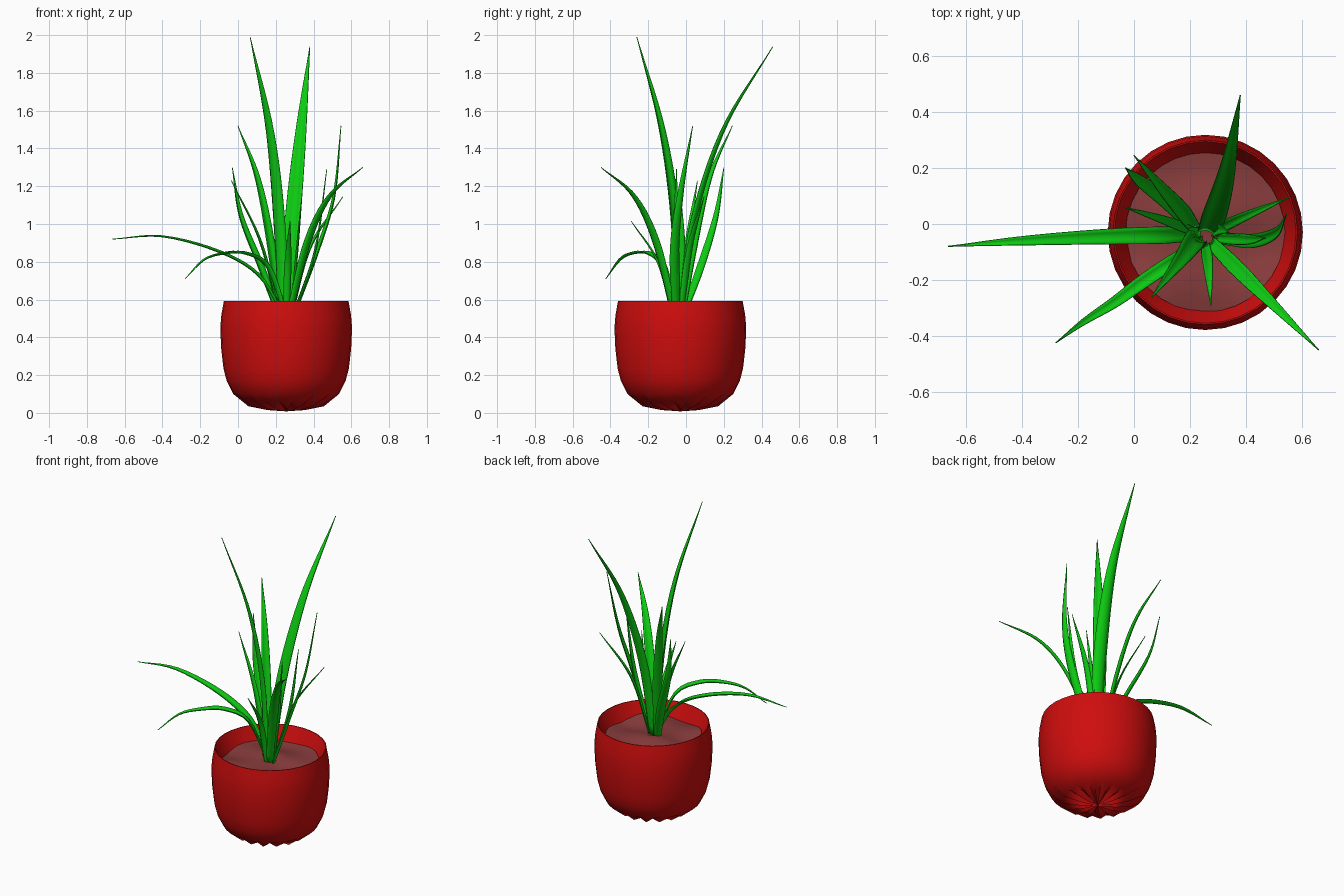
import bpy, bmesh, math
from mathutils import Vector

cube = bpy.data.objects.get("Cube")
if cube:
    bpy.data.objects.remove(cube, do_unlink=True)

CENTRE = Vector((0.255, -0.03, 0))
SIDES = 32


def material(name, rgb):
    m = bpy.data.materials.new(name)
    m.use_nodes = True
    m.diffuse_color = (*rgb, 1)
    m.node_tree.nodes["Principled BSDF"].inputs["Base Color"].default_value = (*rgb, 1)
    return m


red = material("pot red", (0.62, 0.004, 0.004))
green = material("leaf green", (0.004, 0.6, 0.006))
brown = material("soil brown", (0.25, 0.045, 0.045))


def finish(name, bm, mat, angle):
    bmesh.ops.recalc_face_normals(bm, faces=bm.faces)
    mesh = bpy.data.meshes.new(name)
    bm.to_mesh(mesh)
    bm.free()
    mesh.materials.append(mat)
    obj = bpy.data.objects.new(name, mesh)
    bpy.context.collection.objects.link(obj)
    bpy.ops.object.select_all(action="DESELECT")
    obj.select_set(True)
    bpy.context.view_layer.objects.active = obj
    bpy.ops.object.shade_smooth_by_angle(angle=math.radians(angle))
    return obj


def lathe(name, profile, mat, height, angle):
    """Turn (radius, z) pairs round the pot axis; height() adjusts each z."""
    bm = bmesh.new()
    rings = []
    for r, z in profile:
        if r == 0:
            rings.append([bm.verts.new(CENTRE + Vector((0, 0, z)))] * SIDES)
            continue
        ring = []
        for i in range(SIDES):
            a = math.tau * i / SIDES
            p = Vector((r * math.cos(a), r * math.sin(a), 0))
            p.z = height(i, r, z, p)
            ring.append(bm.verts.new(CENTRE + p))
        rings.append(ring)
    for lo, hi in zip(rings, rings[1:]):
        for i in range(SIDES):
            j = (i + 1) % SIDES
            quad = dict.fromkeys((lo[i], lo[j], hi[j], hi[i]))
            bm.faces.new(list(quad))
    return finish(name, bm, mat, angle)


# Pot: thin rim, inward sloping inner wall, pleated underside
def pleat(i, r, z, p):
    return z + (0.025 if i % 2 and z < 0.06 else 0)


lathe("pot", [(0, 0.008), (0.1, 0.015), (0.2, 0.035), (0.28, 0.1), (0.315, 0.17),
              (0.332, 0.235), (0.344, 0.34), (0.349, 0.45), (0.343, 0.52),
              (0.33, 0.592), (0.325, 0.592), (0.272, 0.47)], red, pleat, 35)


# Soil: gently lumpy disc
def lumps(i, r, z, p):
    return z + 0.015 * math.sin(13 * p.x + 2) * math.cos(11 * p.y) + 0.008 * math.sin(24 * p.y)


lathe("soil", [(0, 0.51)] + [(0.285 * k / 6, 0.51) for k in range(1, 7)], brown, lumps, 60)


def spline(points, t):
    """Catmull-Rom curve through the points, t from 0 to 1."""
    p = [Vector(q) for q in points]
    p = [2 * p[0] - p[1]] + p + [2 * p[-1] - p[-2]]
    k = min(int(t * (len(p) - 3)), len(p) - 4)
    u = t * (len(p) - 3) - k
    a, b, c, d = p[k:k + 4]
    return 0.5 * (2 * b + (c - a) * u + (2 * a - 5 * b + 4 * c - d) * u * u
                  + (3 * b - a - 3 * c + d) * u ** 3)


def leaf(name, width, points, steps=20):
    """Tapered blade with a shallow channel along its upper side."""
    bm = bmesh.new()
    lean = Vector(points[-1]) - Vector(points[0])
    side = Vector((-lean.y, lean.x, 0)).normalized()
    rows = []
    for s in range(steps + 1):
        t = s / steps
        p = spline(points, t)
        tangent = (spline(points, min(t + 0.01, 1)) - spline(points, max(t - 0.01, 0))).normalized()
        across = (side - tangent * side.dot(tangent)).normalized()
        up = tangent.cross(across)
        if up.z < 0:
            up.negate()
        half = 0.5 * width * (0.75 + 0.9 * t if t < 0.28 else math.cos((t - 0.28) / 0.72 * math.pi / 2))
        half = max(half, 0.0008)
        rows.append([bm.verts.new(p + across * half * k + up * half * 0.45 * (k * k - 0.5))
                     for k in (-1, -0.5, 0, 0.5, 1)])
    for lo, hi in zip(rows, rows[1:]):
        for k in range(4):
            bm.faces.new((lo[k], lo[k + 1], hi[k + 1], hi[k]))
    obj = finish(name, bm, green, 50)
    shell = obj.modifiers.new("thickness", "SOLIDIFY")
    shell.thickness = 0.004
    shell.offset = 0


# Leaves: tall upright pair
leaf("tall_front_leaf", 0.078, [(0.235, -0.05, 0.5), (0.215, -0.06, 1.0),
                                (0.165, -0.13, 1.5), (0.065, -0.26, 1.99)])
leaf("tall_back_leaf", 0.085, [(0.26, -0.03, 0.5), (0.29, 0.04, 1.0),
                               (0.335, 0.2, 1.5), (0.38, 0.46, 1.94)])
# Middle-height leaves
leaf("back_right_leaf", 0.055, [(0.22, -0.02, 0.5), (0.17, 0.05, 0.9),
                                (0.1, 0.13, 1.25), (0, 0.245, 1.52)])
leaf("left_leaf", 0.05, [(0.29, -0.05, 0.5), (0.42, -0.06, 0.85),
                         (0.51, -0.03, 1.15), (0.545, 0.035, 1.52)])
leaf("back_right_low_leaf", 0.055, [(0.22, -0.02, 0.5), (0.12, 0.08, 0.77),
                                    (0.015, 0.16, 1.04), (-0.03, 0.2, 1.3)])
leaf("front_left_leaf", 0.055, [(0.27, -0.06, 0.5), (0.37, -0.16, 0.9),
                                (0.49, -0.28, 1.15), (0.66, -0.45, 1.3)])
# Drooping leaves
leaf("right_drooping_leaf", 0.06, [(0.24, -0.035, 0.52), (0.11, -0.04, 0.73), (-0.1, -0.045, 0.855),
                                   (-0.4, -0.06, 0.935), (-0.665, -0.08, 0.92)])
leaf("front_right_drooping_leaf", 0.05, [(0.25, -0.06, 0.52), (0.16, -0.12, 0.77), (0.04, -0.2, 0.845),
                                         (-0.07, -0.28, 0.845), (-0.18, -0.35, 0.81),
                                         (-0.28, -0.425, 0.71)])
# Short thin leaves
leaf("thin_right_leaf", 0.035, [(0.22, -0.03, 0.5), (0.12, 0.01, 0.9), (-0.035, 0.06, 1.23)])
leaf("thin_left_leaf", 0.04, [(0.29, -0.05, 0.5), (0.41, -0.055, 0.87), (0.47, -0.05, 1.29)])
leaf("thin_back_left_leaf", 0.038, [(0.28, -0.03, 0.5), (0.38, 0.02, 0.87), (0.555, 0.095, 1.145)])
leaf("thin_front_leaf", 0.038, [(0.255, -0.07, 0.5), (0.265, -0.15, 0.8), (0.275, -0.29, 1.015)])
leaf("thin_inner_leaf", 0.038, [(0.28, -0.03, 0.5), (0.31, -0.02, 0.85), (0.34, -0.03, 1.17)])
